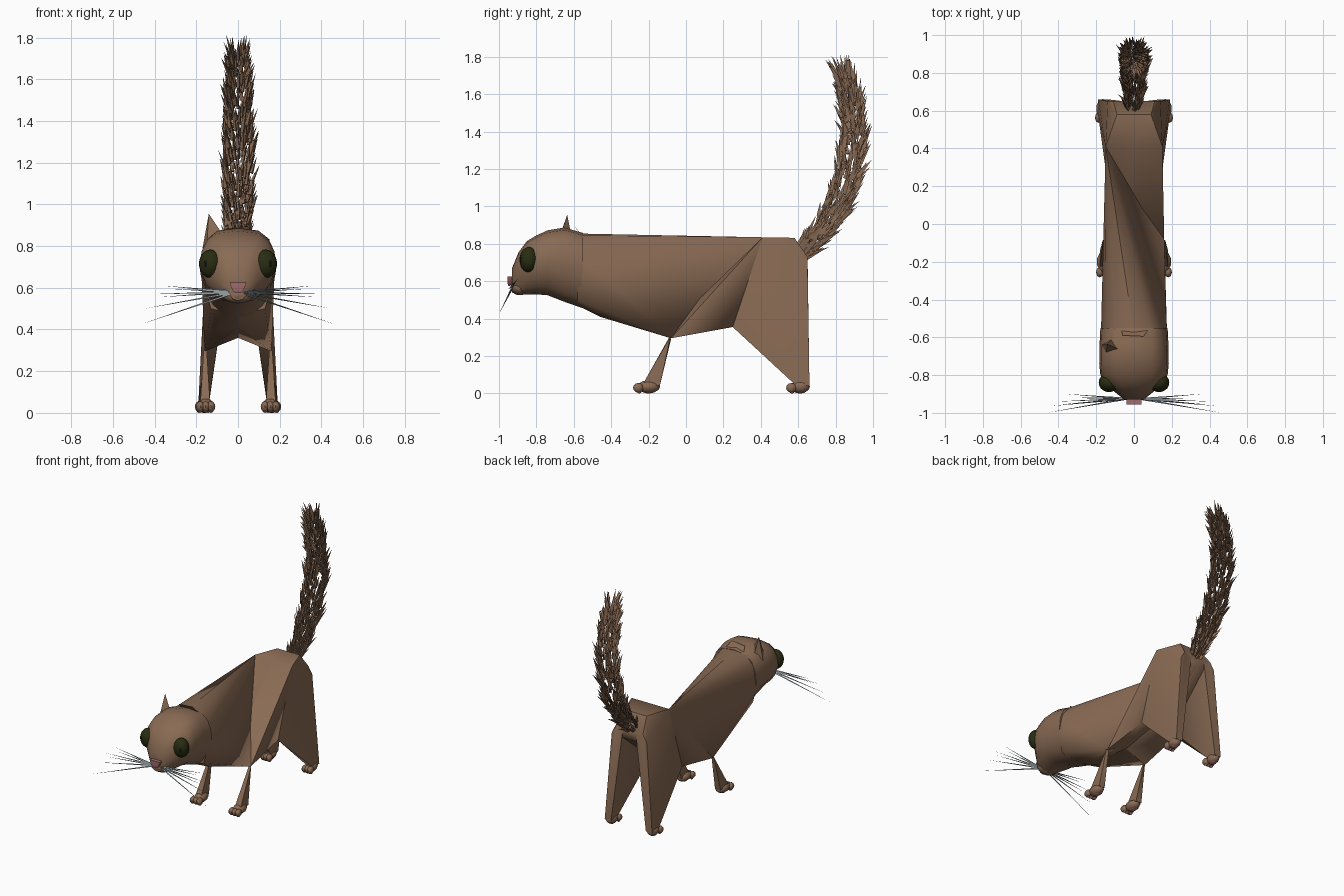
import bpy, bmesh, math, random
from mathutils import Vector, Matrix

random.seed(4)
cube = bpy.data.objects.get("Cube")
if cube:
    bpy.data.objects.remove(cube, do_unlink=True)


def material(name, r, g, b):
    m = bpy.data.materials.new(name)
    m.use_nodes = True
    m.diffuse_color = (r, g, b, 1)
    m.node_tree.nodes["Principled BSDF"].inputs["Base Color"].default_value = (r, g, b, 1)
    return m


FUR = material("brown fur", .25, .145, .088)
IRIS = material("dark olive", .021, .025, .006)
PUPIL = material("black", .006, .007, .004)
PINK = material("pink skin", .36, .15, .15)
GREY = material("whisker grey", .27, .31, .33)


def finish(bm, name, *mats, angle=50):
    bmesh.ops.recalc_face_normals(bm, faces=bm.faces)
    me = bpy.data.meshes.new(name)
    bm.to_mesh(me)
    bm.free()
    for m in mats:
        me.materials.append(m)
    me.shade_smooth()
    me.set_sharp_from_angle(angle=math.radians(angle))
    ob = bpy.data.objects.new(name, me)
    bpy.context.collection.objects.link(ob)
    return ob


def loft(bm, rings):
    """Skin a list of equal closed rings and cap both ends."""
    rows = [[bm.verts.new(p) for p in ring] for ring in rings]
    n = len(rows[0])
    for a, b in zip(rows, rows[1:]):
        for i in range(n):
            j = (i + 1) % n
            bm.faces.new((a[i], a[j], b[j], b[i]))
    bm.faces.new(rows[0])
    bm.faces.new(rows[-1])


def hull(name, points, mat, side=1):
    bm = bmesh.new()
    for x, y, z in points:
        bm.verts.new((x * side, y, z))
    res = bmesh.ops.convex_hull(bm, input=bm.verts)
    loose = [v for v in res["geom_interior"] if isinstance(v, bmesh.types.BMVert)]
    bmesh.ops.delete(bm, geom=loose, context='VERTS')
    return finish(bm, name, mat)


def blob(bm, centre, radii, u=12, v=8):
    mat = Matrix.Translation(centre) @ Matrix.Diagonal((*radii, 1))
    return bmesh.ops.create_uvsphere(bm, u_segments=u, v_segments=v, radius=1, matrix=mat)


def spike(bm, base, tip, width, sides=3):
    base, tip = Vector(base), Vector(tip)
    d = (tip - base).normalized()
    a = d.orthogonal().normalized()
    b = d.cross(a)
    ring = []
    for i in range(sides):
        t = math.tau * i / sides
        ring.append(bm.verts.new(base + (a * math.cos(t) + b * math.sin(t)) * width))
    end = bm.verts.new(tip)
    for i in range(sides):
        bm.faces.new((ring[i], ring[(i + 1) % sides], end))
    bm.faces.new(ring)


# Landmarks on the trunk: elbow, hip and thigh corners
ELBOW, HIP, THIGH = (.16, -.08, .295), (.15, .41, .835), (.145, .25, .355)
BELLY = (0, -.08, .36)

# Head: station, half width, chin and crown heights
bm = bmesh.new()
rings = []
for y, w, low, top in ((-.55, .178, .455, .858), (-.65, .183, .49, .887), (-.74, .184, .525, .872),
                       (-.8, .178, .53, .845), (-.85, .145, .53, .815), (-.895, .095, .525, .755),
                       (-.93, .05, .54, .67)):
    ring = []
    for i in range(16):
        t = math.tau * i / 16
        c, s = math.cos(t), math.sin(t)
        x = w * math.copysign(abs(c) ** .65, c)
        if s < 0:
            x *= 1 + .25 * s
        ring.append((x, y, (top + low) / 2 + (top - low) / 2 * math.copysign(abs(s) ** .85, s)))
    rings.append(ring)
loft(bm, rings)
finish(bm, "head", FUR)

# Ears: one upright, one folded flat against the crown
hull("upright_ear", [(-.17, -.64, .79), (-.07, -.67, .85), (-.12, -.61, .83), (-.15, -.69, .8),
                     (-.14, -.635, .955)], FUR)
hull("folded_ear", [(-.06, -.59, .885), (.05, -.595, .895), (.08, -.555, .84), (-.07, -.555, .84)], FUR)

# Muzzle and nose
bm = bmesh.new()
blob(bm, (0, -.89, .565), (.075, .045, .04))
finish(bm, "muzzle", FUR)
hull("nose", [(s * x, y, z) for s in (-1, 1) for x, y, z in
              ((.04, -.955, .625), (.028, -.955, .59), (.04, -.9, .625), (.02, -.9, .58), (.012, -.95, .575))], PINK)

for side, word in ((1, "left"), (-1, "right")):
    # Forebody: both halves lean back to the right hip, leaving a hollow left flank
    hull(word + "_forebody", [
        (0, -.58, .855), (.1, -.58, .845), (.155, -.58, .775), (.175, -.58, .66), (.13, -.58, .5),
        (0, -.58, .47), (.17, -.46, .64), (.09, -.46, .42), (0, -.46, .41), ELBOW, BELLY,
        (-.15 * side, *HIP[1:])], FUR, side)

    # Hindbody: a wedge from the elbow up to the hip and back to the tail root
    hull(word + "_hindbody", [
        ELBOW, BELLY, THIGH, (0, .25, .42), HIP, (0, *HIP[1:]), (.09, .58, .832), (0, .58, .832),
        (.11, .65, .72), (0, .65, .72), (.07, .64, .66), (0, .64, .66)], FUR, side)

    # Eye with a pupil chosen by facing direction
    bm = bmesh.new()
    centre = Vector((side * .132, -.84, .715))
    blob(bm, centre, (.055, .05, .068), 20, 14)
    gaze = Vector((side * .5, -.86, 0))
    for f in bm.faces:
        d = (f.calc_center_median() - centre).normalized()
        f.material_index = int(d.dot(gaze) > .94)
    finish(bm, word + "_eye", IRIS, PUPIL)

    # Whiskers
    bm = bmesh.new()
    for x, y, z in ((.36, -.9, .61), (.33, -.92, .595), (.41, -.94, .57), (.38, -.955, .555),
                    (.45, -.965, .5), (.465, -1, .425)):
        spike(bm, (side * .03, -.925, .55 + z * .05), (side * x, y, z), .006)
    finish(bm, word + "_whiskers", GREY)

    # Hind leg: broad thigh narrowing to the ankle
    hull(word + "_hind_leg", [
        THIGH, (.09, .27, .38), HIP, (.09, .58, .832),
        (.06, .5, .72), (.14, .65, .68), (.11, .65, .73), (.055, .65, .70), (.19, .66, .04),
        (.19, .58, .05), (.14, .58, .05), (.14, .66, .04)], FUR, side)

    # Front leg: thin at the elbow
    hull(word + "_front_leg", [
        (.165, -.085, .3), (.15, -.09, .3), (.15, -.08, .29), (.18, -.14, .04), (.135, -.14, .04),
        (.18, -.225, .06), (.135, -.225, .06)], FUR, side)

    # Paws with toes and pads
    for part, y, x in (("front", -.2, .155), ("hind", .61, .165)):
        k = 1 if part == "front" else .85
        bm = bmesh.new()
        blob(bm, (side * x, y, .036), (.042 * k, .062 * k, .034), 10, 6)
        for i in (-1, 0, 1):
            blob(bm, (side * x + i * .026 * k, y - .055 * k, .03), (.02, .028, .026), 8, 6)
        finish(bm, f"{word}_{part}_paw", FUR)
        bm = bmesh.new()
        blob(bm, (side * x, y, .007), (.022, .028, .007), 8, 4)
        for i in (-1, 0, 1):
            blob(bm, (side * x + i * .026 * k, y - .05 * k, .007), (.01, .013, .007), 8, 4)
        finish(bm, f"{word}_{part}_pads", PINK)

# Tail: a hollow sleeve of pointed tufts along a curved line
knots = [Vector((0, y, z)) for y, z in
         ((.61, .74), (.73, .87), (.81, 1), (.88, 1.2), (.9, 1.4), (.88, 1.57), (.845, 1.72))]


def tail_point(t):
    f = t * (len(knots) - 1)
    i = min(int(f), len(knots) - 2)
    return knots[i].lerp(knots[i + 1], f - i), (knots[i + 1] - knots[i]).normalized()


bm = bmesh.new()
count = 540
for i in range(count):
    t = i / count
    p, d = tail_point(t)
    a = i * 2.4 + random.uniform(-.5, .5)
    across = Vector((1, 0, 0))
    out = across * math.cos(a) + d.cross(across) * math.sin(a)
    r = .038 + .028 * math.sin(math.pi * t)
    base = p + out * r * random.uniform(.65, 1.05)
    tip = base + d * random.uniform(.06, .11) + out * random.uniform(.005, .045)
    spike(bm, base, tip, random.uniform(.009, .015))
finish(bm, "tail_tufts", FUR, angle=30)
